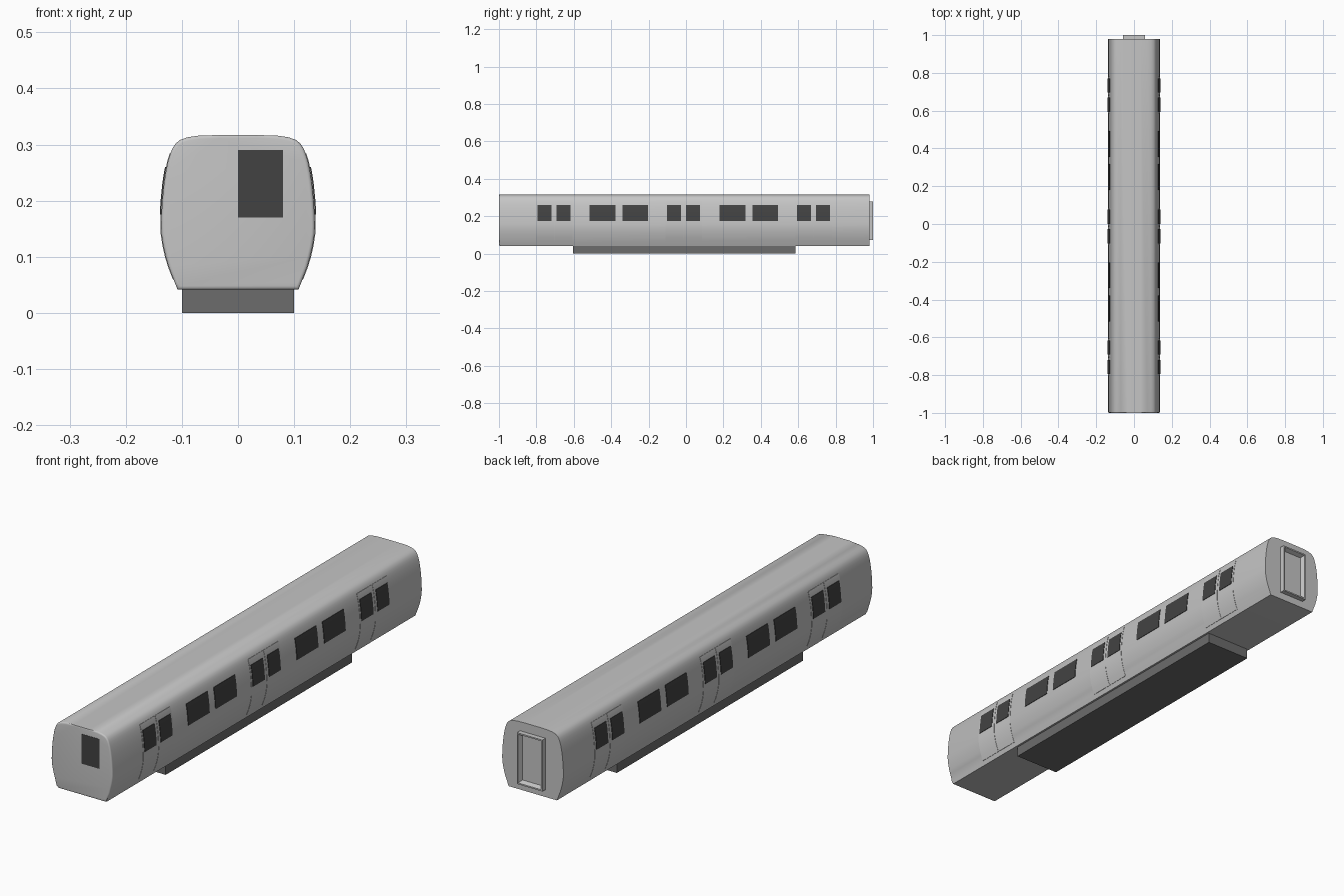
import bpy, bmesh, math

if "Cube" in bpy.data.objects:
    bpy.data.objects.remove(bpy.data.objects["Cube"])


def material(name, v):
    m = bpy.data.materials.new(name)
    m.diffuse_color = (v, v, v, 1)
    m.use_nodes = True
    m.node_tree.nodes["Principled BSDF"].inputs["Base Color"].default_value = m.diffuse_color
    return m


BODY = material("light grey body", 0.56)
GLASS = material("dark glass", 0.055)
UNDER = material("underframe grey", 0.15)

# half cross-section, bottom to roof (x, z)
PROFILE = [(.108, .042), (.112, .052), (.1235, .082), (.129, .1), (.1335, .12), (.1365, .14), (.137, .155),
           (.1365, .175), (.135, .2), (.132, .23), (.129, .25), (.125, .27), (.121, .283),
           (.117, .293), (.111, .302), (.103, .3085), (.09, .313), (.07, .316), (.035, .317)]


def make(name, bm, mat, smooth=None):
    bmesh.ops.recalc_face_normals(bm, faces=bm.faces)
    me = bpy.data.meshes.new(name)
    bm.to_mesh(me)
    bm.free()
    me.materials.append(mat)
    ob = bpy.data.objects.new(name, me)
    bpy.context.collection.objects.link(ob)
    if smooth:
        bpy.ops.object.select_all(action='DESELECT')
        ob.select_set(True)
        bpy.context.view_layer.objects.active = ob
        bpy.ops.object.shade_smooth_by_angle(angle=math.radians(smooth))
    return ob


def box(bm, x0, x1, y0, y1, z0, z1):
    vs = bmesh.ops.create_cube(bm, size=1)['verts']
    for v in vs:
        v.co = ((x0 + x1) / 2 + v.co.x * (x1 - x0), (y0 + y1) / 2 + v.co.y * (y1 - y0),
                (z0 + z1) / 2 + v.co.z * (z1 - z0))


def side_x(z):
    for (xa, za), (xb, zb) in zip(PROFILE, PROFILE[1:]):
        if za <= z <= zb:
            return xa + (xb - xa) * (z - za) / (zb - za)


def side_panel(bm, y0, y1, z0, z1, lift):
    """Thin plate that follows the curved wall, on both sides."""
    zs = [z0] + [z for _, z in PROFILE if z0 < z < z1] + [z1]
    for s in (-1, 1):
        ring = [(side_x(z) + lift, z) for z in zs] + [(side_x(z) - .001, z) for z in reversed(zs)]
        a = [bm.verts.new((s * x, y0, z)) for x, z in ring]
        b = [bm.verts.new((s * x, y1, z)) for x, z in ring]
        n, k = len(ring), len(zs)
        for i in range(n):
            j = (i + 1) % n
            bm.faces.new((a[i], a[j], b[j], b[i]))
        for e in (a, b):
            for i in range(k - 1):
                bm.faces.new((e[i], e[i + 1], e[n - 2 - i], e[n - 1 - i]))


# car body: extruded section with a softened front edge
bm = bmesh.new()
section = PROFILE + [(-x, z) for x, z in reversed(PROFILE)]
front = bm.faces.new([bm.verts.new((x, -1, z)) for x, z in section])
ext = bmesh.ops.extrude_face_region(bm, geom=[front], use_keep_orig=True)
for v in ext['geom']:
    if isinstance(v, bmesh.types.BMVert):
        v.co.y = .98
rim = [e for e in bm.edges if all(v.co.y < -.99 for v in e.verts)]
bmesh.ops.bevel(bm, geom=rim, offset=.006, segments=3, profile=.5, affect='EDGES')
make("car_body", bm, BODY, 35)

# underframe box
bm = bmesh.new()
box(bm, -.1, .1, -.605, .585, 0, .0425)
make("underframe", bm, UNDER)

# sliding door leaves, three pairs on each side
bm = bmesh.new()
for mid in (-.705, -.0125, .6825):
    side_panel(bm, mid - .0975, mid - .001, .06, .284, .0012)
    side_panel(bm, mid + .001, mid + .0975, .06, .284, .0012)
make("door_leaves", bm, BODY, 35)

# side windows
bm = bmesh.new()
for mid in (-.705, -.0125, .6825):
    side_panel(bm, mid - .09, mid - .014, .175, .26, .003)
    side_panel(bm, mid + .013, mid + .088, .175, .26, .003)
for y0 in (-.515, -.34, .18, .355):
    side_panel(bm, y0, y0 + .137, .175, .26, .002)
make("side_windows", bm, GLASS, 35)

# driver window
bm = bmesh.new()
box(bm, 0, .08, -1.001, -.998, .17, .29)
make("front_window", bm, GLASS)

# rear gangway frame with sloped recess
bm = bmesh.new()
box(bm, -.057, .057, .975, 1, .072, .28)
back = max(bm.faces, key=lambda f: f.calc_center_median().y)
bmesh.ops.inset_region(bm, faces=[back], thickness=.008)
bmesh.ops.inset_region(bm, faces=[back], thickness=.01, depth=-.018)
make("gangway_frame", bm, BODY)
